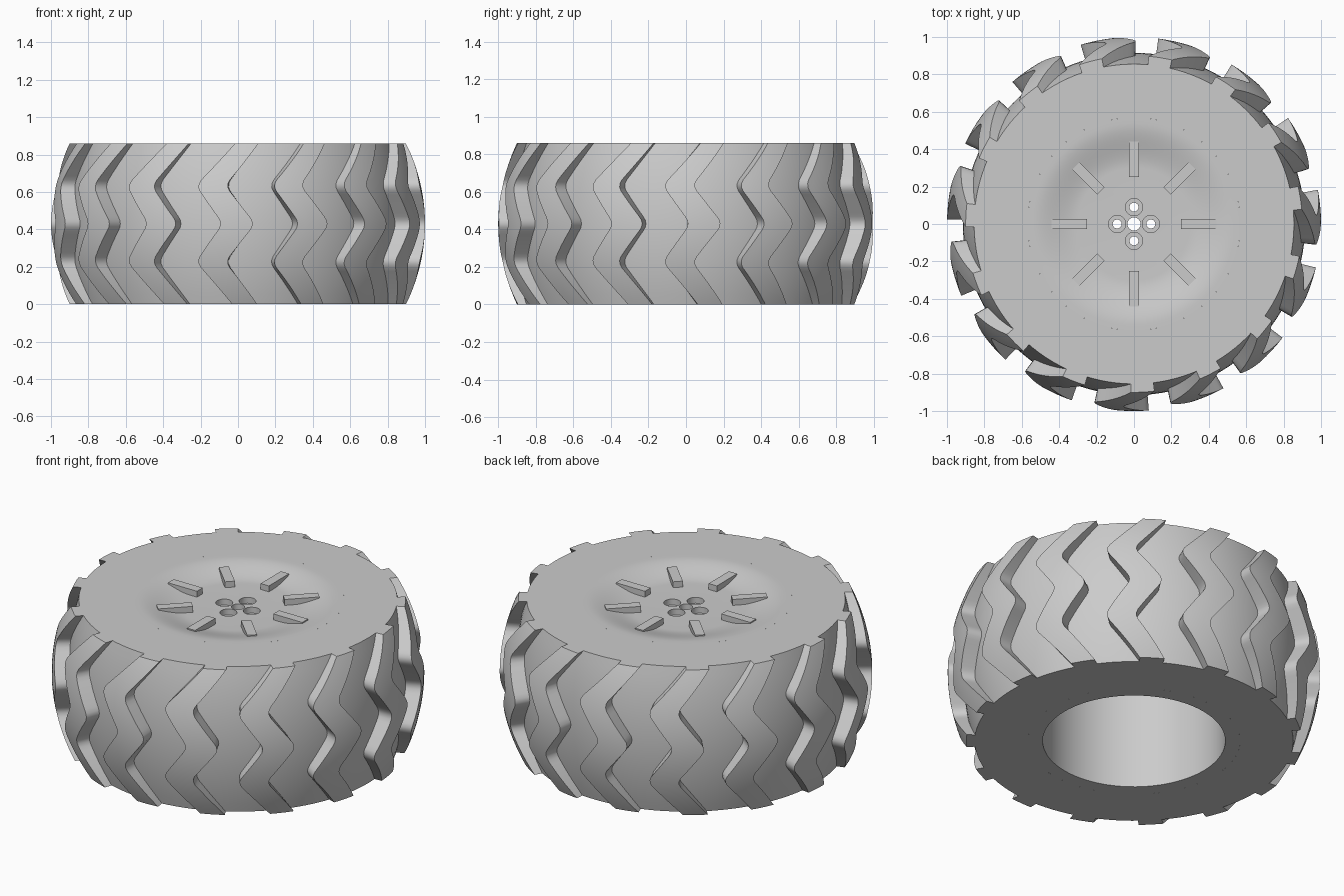
import bpy, bmesh
from math import sin, cos, radians, pi

old = bpy.data.objects.get("Cube")
if old:
    bpy.data.objects.remove(old)

H = 0.86          # wheel width (height as it lies)
LUGS = 15

grey = bpy.data.materials.new("mid_grey")
grey.use_nodes = True
COLOUR = (0.6, 0.6, 0.6, 1)
grey.diffuse_color = COLOUR
grey.node_tree.nodes["Principled BSDF"].inputs["Base Color"].default_value = COLOUR


def polar(r, a, z):
    """Point at angle a, measured from the front towards +x."""
    return (r * sin(a), -r * cos(a), z)


def finish(name, bm, smooth=True):
    bmesh.ops.recalc_face_normals(bm, faces=bm.faces)
    mesh = bpy.data.meshes.new(name)
    bm.to_mesh(mesh)
    bm.free()
    mesh.materials.append(grey)
    ob = bpy.data.objects.new(name, mesh)
    bpy.context.collection.objects.link(ob)
    if smooth:
        shade(ob)
    return ob


def shade(ob):
    bpy.ops.object.select_all(action='DESELECT')
    ob.select_set(True)
    bpy.context.view_layer.objects.active = ob
    bpy.ops.object.shade_smooth_by_angle(angle=radians(30))


def lathe(bm, profile, steps, centre=(0, 0)):
    """Revolve a closed (r, z) profile; points on the axis become poles."""
    rings = []
    for r, z in profile:
        if r == 0:
            rings.append([bm.verts.new((centre[0], centre[1], z))] * steps)
        else:
            ring = []
            for i in range(steps):
                x, y, _ = polar(r, 2 * pi * i / steps, z)
                ring.append(bm.verts.new((x + centre[0], y + centre[1], z)))
            rings.append(ring)
    for k, a in enumerate(rings):
        b = rings[(k + 1) % len(rings)]
        for i in range(steps):
            j = (i + 1) % steps
            quad = list(dict.fromkeys((a[i], a[j], b[j], b[i])))
            if len(quad) > 2:
                bm.faces.new(quad)


def bulge(z, middle, drop):
    return middle - drop * (2 * z / H - 1) ** 2


def body_radius(z):
    return bulge(z, 0.915, 0.06)


# Tyre carcass: barrel-shaped ring
bm = bmesh.new()
levels = [H * i / 16 for i in range(17)]
lathe(bm, [(0.57, H), (0.57, 0)] + [(body_radius(z), z) for z in levels], 120)
finish("tyre_body", bm)

# Tread lugs: zigzag bars, given as (height, left angle, right angle)
zigzag = [(0, -2, 6.5), (0.225, -13.3, -4), (0.43, -4.7, 5.3),
          (0.635, -13.3, -4), (H, -1, 7)]


def edge(z, side):
    for p, q in zip(zigzag, zigzag[1:]):
        if z <= q[0]:
            break
    t = (z - p[0]) / (q[0] - p[0])
    return p[side] + t * (q[side] - p[side])


def soft_edge(z, side):
    """Zigzag with rounded bends."""
    w = min(0.03, z, H - z)
    return sum(edge(z + w * k / 4, side) for k in range(-4, 5)) / 9


bm = bmesh.new()
for n in range(LUGS):
    loops = []
    for i in range(45):
        z = H * i / 44
        left, right = (radians(soft_edge(z, s) + n * 360 / LUGS) for s in (1, 2))
        outer, inner = bulge(z, 1.0, 0.1), body_radius(z) - 0.006
        angles = [left + (right - left) * k / 4 for k in range(5)]
        pts = [polar(outer, a, z) for a in angles]
        pts += [polar(inner, a, z) for a in reversed(angles)]
        loops.append([bm.verts.new(p) for p in pts])
    for a, b in zip(loops, loops[1:]):
        for k in range(len(a)):
            j = (k + 1) % len(a)
            bm.faces.new((a[k], a[j], b[j], b[k]))
    bm.faces.new(loops[0])
    bm.faces.new(loops[-1])
finish("tread_lugs", bm)

# Rim: hollow barrel closed by a dished plate with a centre hole
FLOOR = 0.815
bm = bmesh.new()
dish = [(0.035, FLOOR), (0.3, FLOOR)]
for i in range(1, 13):
    t = i / 12
    dish.append((0.3 + 0.24 * t, FLOOR + (H - FLOOR) * t * t * (3 - 2 * t)))
lathe(bm, dish + [(0.57, H), (0.57, 0), (0.49, 0), (0.49, 0.72), (0.035, 0.72)], 96)
rim = finish("rim", bm, smooth=False)

# Bolt holes: narrow bore with a wide counterbore
bm = bmesh.new()
for x, y in ((0.09, 0), (-0.09, 0), (0, 0.09), (0, -0.09)):
    lathe(bm, [(0, 0.6), (0.024, 0.6), (0.024, 0.78), (0.046, 0.78),
               (0.046, 0.95), (0, 0.95)], 32, (x, y))
cutter = finish("bolt_hole_cutter", bm, smooth=False)
cutter.hide_render = True
mod = rim.modifiers.new("bolt_holes", 'BOOLEAN')
mod.operation = 'DIFFERENCE'
mod.solver = 'EXACT'
mod.object = cutter
bpy.context.view_layer.objects.active = rim
bpy.ops.object.modifier_apply(modifier=mod.name)
bpy.data.objects.remove(cutter)
shade(rim)

# Spokes: eight level ribs that run out into the dish slope
bm = bmesh.new()
for n in range(8):
    a = n * pi / 4
    out, side = (sin(a), -cos(a)), (cos(a), sin(a))
    corners = []
    for z in (0.8, 0.85):
        for r, w in ((0.25, -1), (0.25, 1), (0.44, 1), (0.44, -1)):
            w *= 0.027
            corners.append(bm.verts.new((r * out[0] + w * side[0],
                                         r * out[1] + w * side[1], z)))
    lower, upper = corners[:4], corners[4:]
    bm.faces.new(lower)
    bm.faces.new(upper)
    for k in range(4):
        j = (k + 1) % 4
        bm.faces.new((lower[k], lower[j], upper[j], upper[k]))
finish("spokes", bm, smooth=False)
